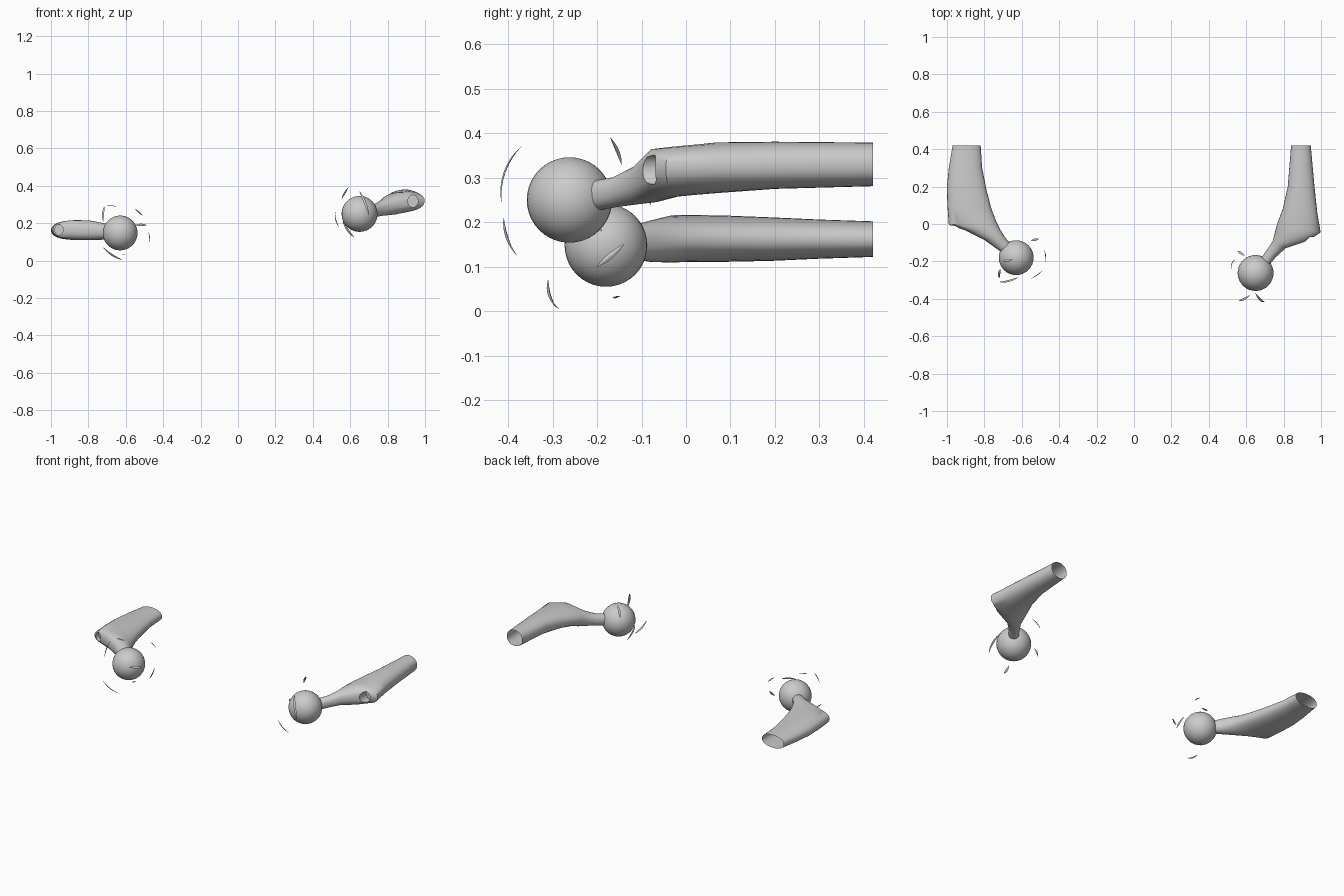
import bpy, bmesh, math
from mathutils import Vector

if "Cube" in bpy.data.objects:
    bpy.data.objects.remove(bpy.data.objects["Cube"])


def make_object(name, bm):
    bmesh.ops.recalc_face_normals(bm, faces=bm.faces[:])
    mesh = bpy.data.meshes.new(name)
    bm.to_mesh(mesh)
    bm.free()
    ob = bpy.data.objects.new(name, mesh)
    bpy.context.collection.objects.link(ob)
    return ob


def smooth(ob, angle=40):
    bpy.ops.object.select_all(action='DESELECT')
    ob.select_set(True)
    bpy.context.view_layer.objects.active = ob
    bpy.ops.object.shade_smooth_by_angle(angle=math.radians(angle))


def sleeve(name, sections, hole, hole_size, sides=28):
    # Loft of rounded sections: inner edge, outer edge, half height
    bm = bmesh.new()
    rings = []
    for inner, outer, hh in sections:
        a, b = Vector(inner), Vector(outer)
        ring = []
        for i in range(sides):
            t = 2 * math.pi * i / sides
            c, s = math.cos(t), math.sin(t)
            s = math.copysign(abs(s) ** 0.85, s)
            ring.append(bm.verts.new((a + b) / 2 + (b - a) / 2 * c + Vector((0, 0, hh * s))))
        rings.append(ring)
    for r, q in zip(rings, rings[1:]):
        for i in range(sides):
            j = (i + 1) % sides
            bm.faces.new((r[i], r[j], q[j], q[i]))
    bm.faces.new(rings[0])
    bm.faces.new(rings[-1])
    ob = make_object(name, bm)

    # Round recess in the elbow end
    bpy.ops.mesh.primitive_cylinder_add(vertices=24, radius=1, depth=0.12, location=hole,
                                        rotation=(math.pi / 2, 0, 0))
    cutter = bpy.context.object
    cutter.scale = (hole_size[0], hole_size[1], 1)
    mod = ob.modifiers.new("hole", 'BOOLEAN')
    mod.operation = 'DIFFERENCE'
    mod.object = cutter
    mod.solver = 'EXACT'
    bpy.context.view_layer.update()
    dg = bpy.context.evaluated_depsgraph_get()
    mesh = bpy.data.meshes.new_from_object(ob.evaluated_get(dg))
    ob.modifiers.clear()
    ob.data = mesh
    bpy.data.objects.remove(cutter)

    # Open the back end
    bm = bmesh.new()
    bm.from_mesh(mesh)
    caps = [f for f in bm.faces if all(v.co.y > 0.4195 for v in f.verts)]
    bmesh.ops.delete(bm, geom=caps, context='FACES_ONLY')
    bm.to_mesh(mesh)
    bm.free()
    smooth(ob)


def ball(name, center, radius):
    bpy.ops.mesh.primitive_uv_sphere_add(segments=32, ring_count=20, radius=radius, location=center)
    bpy.context.object.name = name
    bpy.ops.object.shade_smooth()


def marks(name, center, arcs, width=0.006, n=8):
    # Thin tapered slivers curving around the ball
    c = Vector(center)
    bm = bmesh.new()
    for start, end in arcs:
        a, b = Vector(start) - c, Vector(end) - c
        side = a.cross(b).normalized()
        rings = []
        for i in range(n + 1):
            t = i / n
            d = a.lerp(b, t).normalized()
            r = a.length * (1 - t) + b.length * t
            w = width * (0.15 + math.sin(math.pi * t))
            p = c + d * r
            rings.append([bm.verts.new(p + o) for o in
                          (side * w, d * w * 0.3, -side * w, -d * w * 0.3)])
        for r, q in zip(rings, rings[1:]):
            for i in range(4):
                j = (i + 1) % 4
                bm.faces.new((r[i], r[j], q[j], q[i]))
        bm.faces.new(rings[0])
        bm.faces.new(rings[-1])
    make_object(name, bm)


# Right arm
sleeve("right_arm", [
    ((.84, .42, .33), (.945, .42, .33), .049),
    ((.822, .2, .328), (.965, .2, .328), .053),
    ((.795, .08, .32), (.98, .06, .325), .057),
    ((.765, 0, .308), (.998, -.045, .32), .056),
    ((.752, -.05, .292), (.93, -.09, .318), .058),
    ((.742, -.09, .28), (.81, -.13, .287), .043),
    ((.71, -.14, .267), (.755, -.18, .268), .034),
    ((.66, -.21, .255), (.70, -.25, .255), .034),
], (.935, -.09, .318), (.027, .033))
ball("right_ball", (.65, -.262, .25), .096)
marks("right_motion_marks", (.65, -.262, .25), [
    ((.555, -.145, .33), (.59, -.17, .39)),
    ((.70, -.415, .245), (.65, -.37, .37)),
    ((.56, -.41, .21), (.62, -.38, .125)),
    ((.52, -.24, .26), (.54, -.19, .18)),
])

# Left arm
sleeve("left_arm", [
    ((-.82, .42, .162), (-.97, .42, .162), .04),
    ((-.812, .3, .162), (-.99, .3, .162), .044),
    ((-.788, .18, .162), (-1, .2, .162), .049),
    ((-.762, .08, .162), (-.998, .1, .164), .052),
    ((-.735, .01, .162), (-.99, -.005, .165), .053),
    ((-.715, -.03, .16), (-.90, -.035, .165), .053),
    ((-.69, -.07, .157), (-.80, -.085, .158), .047),
    ((-.665, -.1, .154), (-.71, -.15, .154), .037),
    ((-.63, -.15, .15), (-.66, -.19, .15), .034),
], (-.957, -.04, .165), (.022, .028))
ball("left_ball", (-.63, -.18, .148), .093)
marks("left_motion_marks", (-.63, -.18, .148), [
    ((-.72, -.29, .21), (-.715, -.24, .29)),
    ((-.70, -.2, .294), (-.65, -.19, .29)),
    ((-.55, -.09, .275), (-.51, -.08, .24)),
    ((-.48, -.14, .15), (-.475, -.2, .10)),
    ((-.72, -.31, .07), (-.62, -.285, .005)),
    ((-.62, -.165, .03), (-.60, -.15, .034)),
    ((-.55, -.29, .19), (-.49, -.25, .19)),
])
